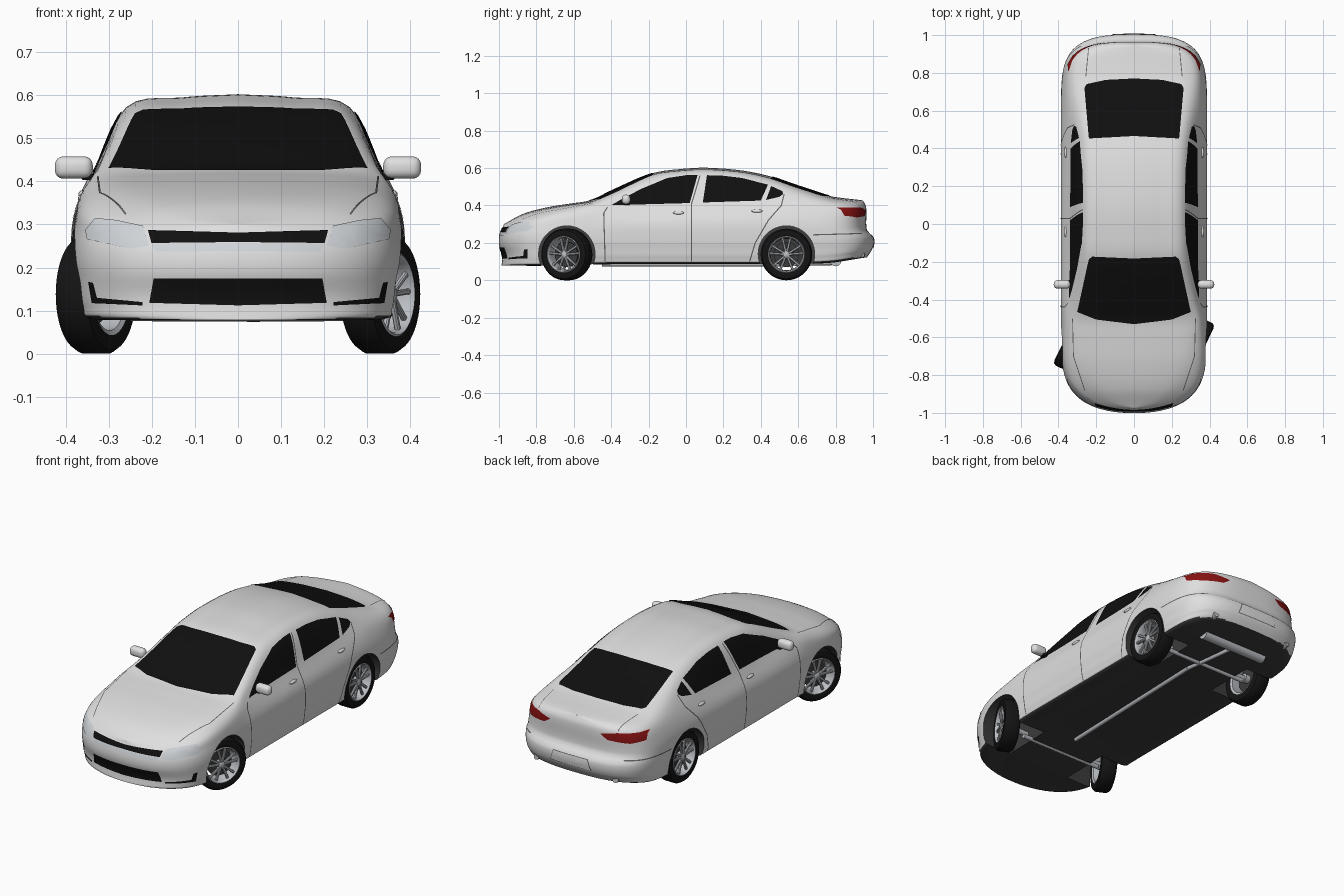
import bpy, bmesh, math
from mathutils import Vector, Matrix
from mathutils.bvhtree import BVHTree

if "Cube" in bpy.data.objects:
    bpy.data.objects.remove(bpy.data.objects["Cube"])


def material(name, r, g, b):
    m = bpy.data.materials.new(name)
    m.diffuse_color = (r, g, b, 1)
    m.use_nodes = True
    m.node_tree.nodes["Principled BSDF"].inputs["Base Color"].default_value = m.diffuse_color
    return m


PAINT = material("white_paint", .74, .74, .74)
GLASS = material("black_glass", .005, .005, .005)
RUBBER = material("black_rubber", .007, .007, .007)
UNDER = material("underbody_grey", .045, .045, .045)
SILVER = material("silver", .50, .52, .55)
LAMP = material("clear_lamp", .64, .67, .70)
RED = material("red_lamp", .24, .006, .006)
SEAM = material("seam_grey", .12, .12, .12)


def make(name, bm, mats, angle=35):
    me = bpy.data.meshes.new(name)
    bm.to_mesh(me)
    for m in mats:
        me.materials.append(m)
    me.polygons.foreach_set("use_smooth", [True] * len(me.polygons))
    me.set_sharp_from_angle(angle=math.radians(angle))
    ob = bpy.data.objects.new(name, me)
    bpy.context.collection.objects.link(ob)
    return ob


def keyed(keys, x):
    """Smooth interpolation of rows (x, value, value, ...)."""
    x = min(max(x, keys[0][0]), keys[-1][0])
    i = max(k for k in range(len(keys) - 1) if keys[k][0] <= x)
    a, b = keys[i], keys[i + 1]
    p, n = keys[max(i - 1, 0)], keys[min(i + 2, len(keys) - 1)]
    h = b[0] - a[0]
    t = (x - a[0]) / h
    out = []
    for c in range(1, len(a)):
        ma = (b[c] - p[c]) / (b[0] - p[0]) * h
        mb = (n[c] - a[c]) / (n[0] - a[0]) * h
        out.append((2*t**3 - 3*t**2 + 1) * a[c] + (t**3 - 2*t*t + t) * ma
                   + (3*t*t - 2*t**3) * b[c] + (t**3 - t*t) * mb)
    return out


# ---- body shell: y, shoulder width, shoulder z, rail width, rail z, top z, bottom z
BODY = [(-1, .93, .272, .6, .29, .30, .08), (-.9, .93, .305, .65, .337, .352, .08),
        (-.75, .93, .34, .72, .375, .39, .08), (-.6, .93, .365, .76, .40, .413, .082),
        (-.5, .92, .385, .78, .417, .43, .086), (-.4, .885, .40, .755, .455, .478, .088),
        (-.18, .87, .405, .68, .545, .572, .088), (-.03, .87, .41, .675, .566, .595, .088),
        (.11, .87, .412, .67, .572, .602, .088), (.3, .87, .415, .67, .559, .587, .088),
        (.45, .87, .42, .675, .53, .556, .088), (.6, .88, .42, .70, .483, .505, .088),
        (.77, .90, .40, .72, .437, .453, .095), (.85, .92, .39, .74, .425, .441, .103),
        (.95, .93, .385, .75, .417, .432, .118), (1, .93, .38, .75, .412, .427, .125)]
NOSE = [(.07, .012), (.13, .018), (.19, 0), (.24, .003), (.30, .026), (.42, .05)]
TAIL = [(.10, .05), (.17, .003), (.235, 0), (.265, .032), (.39, .037), (.43, .055)]


def half_width(y):
    u = max(0, (abs(y) - .45) / .55)
    p, q = (5, 2.2) if y < 0 else (6, 2.8)
    return .387 * max(0, 1 - u**p) ** (1 / q)


def section(y):
    w = half_width(y)
    fs, zs, fr, zr, zt, zb = keyed(BODY, y)
    pts = [(0, zb), (.5*w, zb), (.9*w, zb), (.967*w, zb + .03), (.987*w, .17), (w, .22),
           (.985*w, (.22 + zs) / 2), (fs*w, zs), (fr*w, zr), (.5*fr*w, zt - .25*(zt - zr)), (0, zt)]
    rows = [(i, *p) for i, p in enumerate(pts)]
    half = [keyed(rows, i / 5) for i in range(5 * (len(pts) - 1) + 1)]
    half[0][0] = half[-1][0] = 0
    ring = half + [(-x, z) for x, z in half[-2:0:-1]]
    k = min(1, max(0, (abs(y) - .6) / .4)) ** 2
    return [(x, y + k * (keyed(NOSE, z)[0] if y < 0 else -keyed(TAIL, z)[0]), z) for x, z in ring]


bm = bmesh.new()
N = 110
rings = [[bm.verts.new(p) for p in section(math.sin(math.pi * (i / N - .5)))] for i in range(N + 1)]
for a, b in zip(rings, rings[1:]):
    for j in range(len(a)):
        k = (j + 1) % len(a)
        bm.faces.new((a[j], a[k], b[k], b[j]))
bmesh.ops.remove_doubles(bm, verts=bm.verts, dist=1e-5)
bmesh.ops.recalc_face_normals(bm, faces=bm.faces)
for f in bm.faces:
    if f.normal.z < -.7 and f.calc_center_median().z < .15:
        f.material_index = 1
surface = BVHTree.FromBMesh(bm)
body = make("body_shell", bm, [PAINT, UNDER])

# wheel arches cut out of the shell
WHEEL_R, FRONT_Y, REAR_Y = .138, -.637, .537
for y in (FRONT_Y, REAR_Y):
    for s in (1, -1):
        bm = bmesh.new()
        bmesh.ops.create_cone(bm, cap_ends=True, segments=64, radius1=.151, radius2=.151, depth=.3,
                              matrix=Matrix.Translation((s * .345, y, .14)) @ Matrix.Rotation(math.pi/2, 4, 'Y'))
        for f in bm.faces:
            f.material_index = 1
        cutter = make("arch_cutter", bm, [PAINT, UNDER])
        mod = body.modifiers.new("arch", 'BOOLEAN')
        mod.operation, mod.solver, mod.object = 'DIFFERENCE', 'EXACT', cutter
        cutter.hide_render = True
bpy.context.view_layer.update()
cut = bpy.data.meshes.new_from_object(body.evaluated_get(bpy.context.evaluated_depsgraph_get()))
body.modifiers.clear()
body.data = cut
cut.set_sharp_from_angle(angle=math.radians(35))
for ob in [o for o in bpy.data.objects if o.name.startswith("arch_cutter")]:
    bpy.data.objects.remove(ob)


# ---- thin plates laid on the shell
def hit(axis, sign, u, v):
    o = [u + 1e-5, v + 1e-5]
    o.insert(axis, 2 * sign)
    d = Vector((0, 0, 0))
    d[axis] = -sign
    return surface.ray_cast(Vector(o), d)[:2] + (d,)


def plate(name, polys, axis, sign, mat, off=.003):
    bm = bmesh.new()
    for poly in polys:
        bm.faces.new([bm.verts.new((u, v, 0)) for u, v in poly])
    bmesh.ops.triangulate(bm, faces=bm.faces)
    for c in (0, 1):
        vals = [v.co[c] for v in bm.verts]
        no = Vector((1 - c, c, 0))
        for i in range(math.ceil(min(vals) / .025), math.ceil(max(vals) / .025)):
            bmesh.ops.bisect_plane(bm, geom=bm.verts[:] + bm.edges[:] + bm.faces[:],
                                   plane_co=no * i * .025, plane_no=no)
    lost = []
    for v in bm.verts:
        co, n, d = hit(axis, sign, v.co.x, v.co.y)
        if co is None:
            lost.append(v)
        else:
            v.co = co + n * off
    bmesh.ops.delete(bm, geom=lost, context='VERTS')
    bm.normal_update()
    bmesh.ops.reverse_faces(bm, faces=[f for f in bm.faces if f.normal.dot(d) > 0])
    make(name, bm, [mat], 60)


def seam(name, pts, axis, sign, width=.006):
    quads = []
    for a, b in zip(pts, pts[1:]):
        a, b = Vector(a), Vector(b)
        n = (b - a).normalized().orthogonal() * width / 2
        quads.append([a - n, b - n, b + n, a + n])
    plate(name, quads, axis, sign, SEAM, .0015)


def sym(right):
    return right + [(-x, v) for x, v in reversed(right) if x]


# windscreens
plate("windscreen", [sym([(0, -.182), (.22, -.172), (.238, -.185), (.30, -.465), (.2, -.505), (0, -.53)])], 2, 1, GLASS)
plate("rear_window", [sym([(0, .465), (.238, .452), (.262, .72), (.25, .74), (.15, .762), (0, .77)])], 2, 1, GLASS)

# side windows, door seams and handles
for s in (1, -1):
    plate("front_door_window", [[(-.40, .40), (.02, .412), (.062, .562), (0, .56), (-.1, .545),
                                 (-.24, .487), (-.34, .435)]], 0, s, GLASS)
    plate("rear_door_window", [[(.09, .415), (.40, .425), (.438, .51), (.3, .545), (.2, .557), (.112, .56)]], 0, s, GLASS)
    plate("quarter_window", [[(.428, .428), (.50, .445), (.52, .46), (.515, .475), (.455, .502)]], 0, s, GLASS)
    seam("front_door_seam", [(-.42, .39), (-.44, .36), (-.432, .10)], 0, s)
    seam("middle_door_seam", [(.075, .56), (.03, .41), (.03, .10)], 0, s)
    seam("rear_door_seam", [(.525, .46), (.51, .40), (.44, .32), (.37, .2), (.34, .10)], 0, s)
    seam("rear_bumper_seam", [(.68, .243), (.94, .25)], 0, s)
    seam("bonnet_seam", [(s * x, y) for x, y in [(.325, -.5), (.32, -.7), (.26, -.88)]], 2, 1, .004)
    seam("boot_seam", [(s * .255, .78), (s * .24, .93)], 2, 1, .004)
    for y, z in ((-.04, .36), (.38, .37)):
        co = hit(0, s, y, z)[0]
        bm = bmesh.new()
        bmesh.ops.create_uvsphere(bm, u_segments=16, v_segments=8, radius=1,
                                  matrix=Matrix.Translation(co) @ Matrix.Diagonal((.009, .03, .009, 1)))
        make("door_handle", bm, [PAINT])

    # lamps and fog slots
    plate("headlamp", [[(s * x, z) for x, z in [(.205, .25), (.22, .295), (.28, .308), (.33, .313), (.352, .287),
                                                (.348, .265), (.25, .243)]]], 1, -1, LAMP)
    plate("fog_slot", [[(s * x, z) for x, z in q] for q in (
        [(.345, .167), (.334, .165), (.325, .13), (.337, .118)],
        [(.325, .13), (.337, .118), (.22, .112), (.22, .12)])], 1, -1, GLASS)
    plate("tail_lamp", [[(s * x, z) for x, z in [(.15, .372), (.24, .387), (.345, .388), (.35, .345), (.3, .336),
                                                 (.19, .345)]]], 1, 1, RED)

    # door mirror and its arm
    for name, size, pos, mat, bev in (("mirror", (.088, .045, .052), (.381, -.32, .432), PAINT, .02),
                                      ("mirror_arm", (.04, .03, .014), (.343, -.315, .41), RUBBER, .004)):
        bm = bmesh.new()
        bmesh.ops.create_cube(bm, size=1, matrix=Matrix.Translation((s * pos[0], *pos[1:])) @ Matrix.Diagonal((*size, 1)))
        bmesh.ops.bevel(bm, geom=bm.edges[:], offset=bev, segments=4, profile=.5, affect='EDGES')
        make(name, bm, [mat], 50)

# grille, lower intake, number plate panel
plate("grille", [sym([(0, .28), (.208, .285), (.2, .256), (0, .258)])], 1, -1, GLASS)
plate("grille_trim", [sym([(0, .257), (.2, .255), (.19, .236), (0, .238)])], 1, -1, LAMP)
plate("lower_intake", [sym([(0, .175), (.195, .175), (.205, .118), (0, .112)])], 1, -1, GLASS)
plate("plate_panel_edge", [sym([(0, .232), (.105, .232), (.125, .172), (0, .172)])], 1, 1, SEAM, .0015)
plate("plate_panel", [sym([(0, .229), (.102, .229), (.12, .175), (0, .175)])], 1, 1, PAINT, .004)


# ---- wheels, turned about the local x axis with the outside at +x
def lathe(name, profile, mat, matrix, seg=48):
    bm = bmesh.new()
    vs = [bm.verts.new((x, 0, r)) for r, x in profile]
    es = [bm.edges.new(p) for p in zip(vs, vs[1:])]
    bmesh.ops.spin(bm, geom=vs + es, cent=(0, 0, 0), axis=(1, 0, 0), angle=2 * math.pi, steps=seg)
    bmesh.ops.remove_doubles(bm, verts=bm.verts, dist=1e-5)
    bmesh.ops.recalc_face_normals(bm, faces=bm.faces)
    bm.transform(matrix)
    return make(name, bm, [mat])


def wheel(matrix):
    lathe("tyre", [(.094, -.04), (.115, -.045), (.13, -.04), (WHEEL_R, -.028), (WHEEL_R, .028), (.13, .04),
                   (.115, .045), (.096, .04), (.09, .03), (.09, -.03), (.094, -.04)], RUBBER, matrix)
    lathe("rim", [(.098, .041), (.094, .044), (.089, .038), (.086, .02), (.084, -.036), (.095, -.041),
                  (.092, -.03), (.092, .03), (.098, .041)], SILVER, matrix)
    lathe("hub", [(0, .037), (.014, .036), (.022, .03), (.024, -.03), (0, -.032)], SILVER, matrix, 24)
    lathe("brake_disc", [(0, .008), (.068, .008), (.068, -.002), (0, -.002)], UNDER, matrix, 32)
    bm = bmesh.new()
    for i in range(10):
        a = 2 * math.pi * (i // 2) / 5 + (.24 if i % 2 else -.24)
        geo = bmesh.ops.create_cube(bm, size=1, matrix=Matrix.Rotation(a, 4, 'X') @
                                    Matrix.Translation((.029, 0, .052)) @ Matrix.Diagonal((.013, .013, .076, 1)))
        bmesh.ops.bevel(bm, geom=list({e for v in geo['verts'] for e in v.link_edges}), offset=.003,
                        segments=1, affect='EDGES')
    bm.transform(matrix)
    make("spokes", bm, [SILVER])


for y, x, steer in ((FRONT_Y, .33, -26), (REAR_Y, .325, 0)):
    for side in (0, 180):
        wheel(Matrix.Translation((x if side == 0 else -x, y, WHEEL_R)) @
              Matrix.Rotation(math.radians(steer + side), 4, 'Z'))


# ---- underside: axles, exhaust line, silencer and tail pipes
def rod(name, a, b, r, mat):
    a, b = Vector(a), Vector(b)
    m = Matrix.Translation((a + b) / 2) @ (b - a).to_track_quat('Z', 'Y').to_matrix().to_4x4()
    bm = bmesh.new()
    bmesh.ops.create_cone(bm, cap_ends=True, segments=20, radius1=r, radius2=r, depth=(b - a).length, matrix=m)
    make(name, bm, [mat])


for y in (FRONT_Y, REAR_Y):
    rod("axle", (-.31, y, .135), (.31, y, .135), .014, SILVER)
    rod("suspension_arm", (-.25, y + .04, .088), (.25, y + .04, .088), .012, SILVER)
rod("exhaust_pipe", (.02, -.45, .086), (.05, .5, .086), .012, SILVER)
rod("exhaust_pipe_rear", (.05, .5, .086), (.0, .8, .093), .012, SILVER)
rod("silencer", (-.2, .80, .105), (.2, .80, .105), .03, SILVER)
for s in (1, -1):
    rod("tail_pipe", (s * .22, .80, .115), (s * .24, .955, .138), .016, SILVER)
